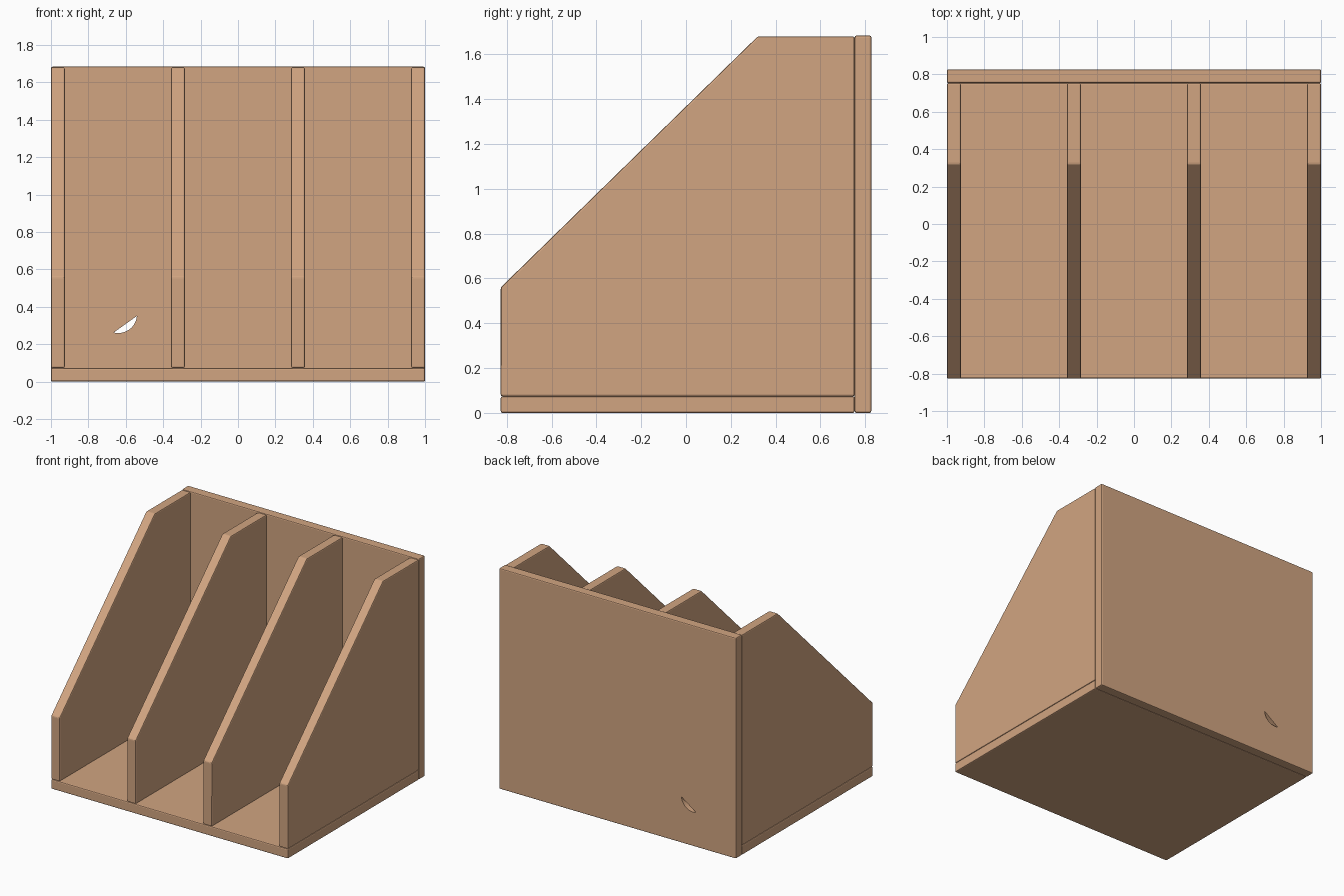
import bpy
import bmesh
from math import cos, sin, radians

if "Cube" in bpy.data.objects:
    bpy.data.objects.remove(bpy.data.objects["Cube"], do_unlink=True)

# Warm bare wood
wood = bpy.data.materials.new("light wood")
wood.use_nodes = True
tan = (0.64, 0.375, 0.22, 1)
wood.diffuse_color = tan
shader = wood.node_tree.nodes["Principled BSDF"]
shader.inputs["Base Color"].default_value = tan
shader.inputs["Roughness"].default_value = 0.7

THICK = 0.074
HALF_W, HALF_D, HEIGHT = 1.0, 0.827, 1.684
BACK_Y = HALF_D - THICK


def board(name, outline, offset, bevel=0.008):
    """Extrude a closed outline of 3D points by an offset vector."""
    bm = bmesh.new()
    face = bm.faces.new([bm.verts.new(p) for p in outline])
    moved = bmesh.ops.extrude_face_region(bm, geom=[face])["geom"]
    verts = [v for v in moved if isinstance(v, bmesh.types.BMVert)]
    bmesh.ops.translate(bm, verts=verts, vec=offset)
    bmesh.ops.recalc_face_normals(bm, faces=bm.faces)
    mesh = bpy.data.meshes.new(name)
    bm.to_mesh(mesh)
    bm.free()
    mesh.materials.append(wood)
    obj = bpy.data.objects.new(name, mesh)
    bpy.context.collection.objects.link(obj)
    if bevel:
        mod = obj.modifiers.new("eased edges", 'BEVEL')
        mod.width = bevel
        mod.segments = 2
    return obj


# Base board
base = [(-HALF_W, -HALF_D, 0), (HALF_W, -HALF_D, 0),
        (HALF_W, BACK_Y, 0), (-HALF_W, BACK_Y, 0)]
board("base_board", base, (0, 0, THICK))

# Back panel
back = [(-HALF_W, BACK_Y, 0), (HALF_W, BACK_Y, 0),
        (HALF_W, BACK_Y, HEIGHT), (-HALF_W, BACK_Y, HEIGHT)]
panel = board("back_panel", back, (0, THICK, 0))

# Circular-segment opening cut through the back panel
arc = [radians(-104 + 99 * i / 16) for i in range(17)]
segment = [(-0.64 + 0.1 * cos(a), BACK_Y - 0.1, 0.36 + 0.1 * sin(a)) for a in arc]
cutter = board("opening_cutter", segment, (0, 0.3, 0), bevel=0)
cutter.hide_render = True
cutter.hide_set(True)
cut = panel.modifiers.new("opening", 'BOOLEAN')
cut.operation = 'DIFFERENCE'
cut.solver = 'EXACT'
cut.object = cutter

# Bake the panel so the cutter can go
bpy.context.view_layer.update()
graph = bpy.context.evaluated_depsgraph_get()
baked = bpy.data.meshes.new_from_object(panel.evaluated_get(graph))
panel.modifiers.clear()
panel.data = baked
bpy.data.objects.remove(cutter, do_unlink=True)

# Four upright dividers with a sloping front edge
side = [(-HALF_D, THICK), (BACK_Y, THICK), (BACK_Y, HEIGHT - 0.004),
        (0.32, HEIGHT - 0.004), (-HALF_D, 0.56)]
step = (2 * HALF_W - THICK) / 3
names = ["right_side", "right_divider", "left_divider", "left_side"]
for i, name in enumerate(names):
    x = -HALF_W + i * step
    board(name, [(x, y, z) for y, z in side], (THICK, 0, 0))
